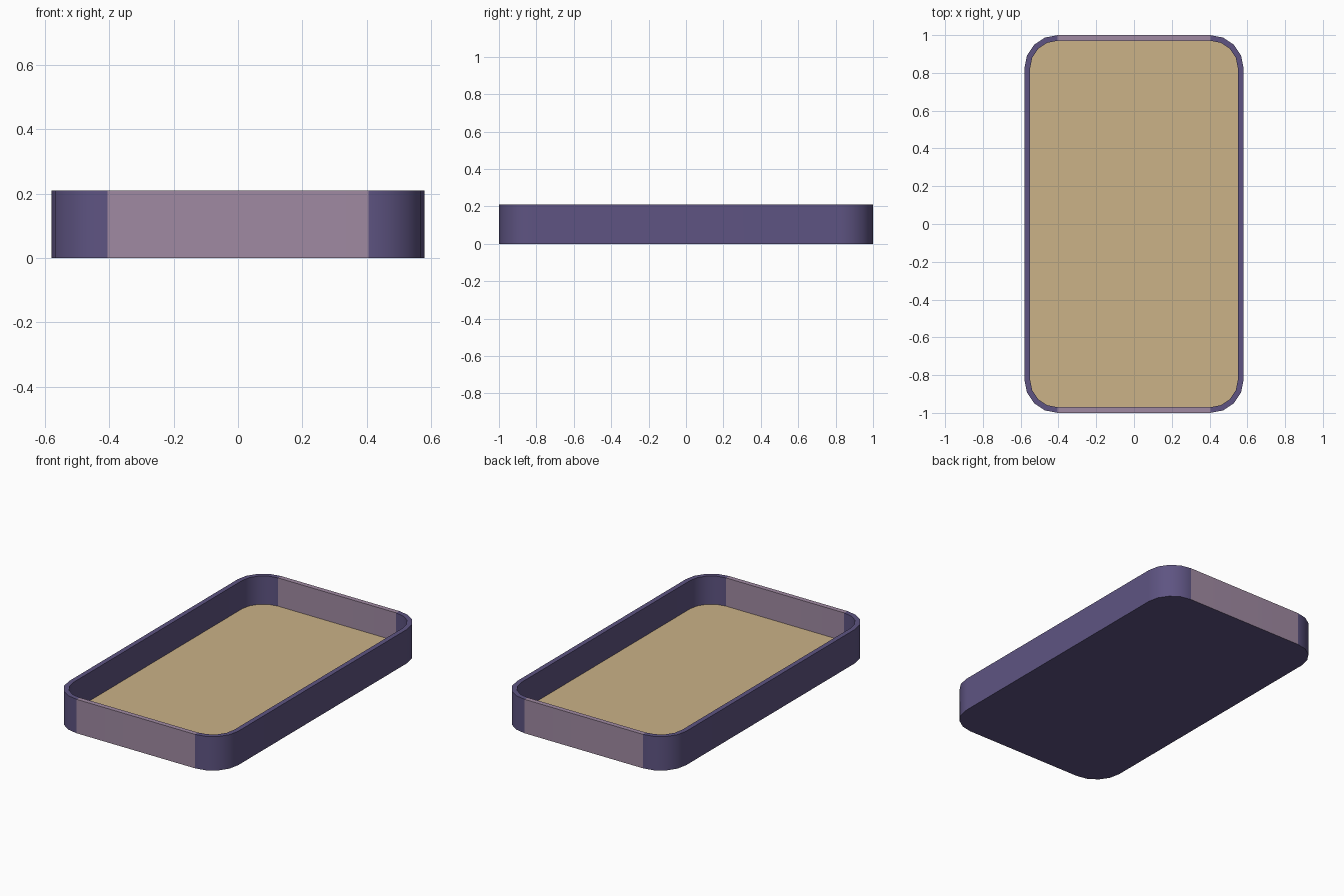
import bpy, bmesh
from math import sin, cos, pi

HALF_X, HALF_Y, HEIGHT = 0.58, 1.0, 0.21
RADIUS, WALL, FLOOR_Z, STEPS = 0.175, 0.03, 0.035, 4

cube = bpy.data.objects.get("Cube")
if cube:
    bpy.data.objects.remove(cube, do_unlink=True)


def material(name, srgb):
    color = [((c / 255 + 0.055) / 1.055) ** 2.4 for c in srgb] + [1]
    mat = bpy.data.materials.new(name)
    mat.use_nodes = True
    mat.diffuse_color = color
    mat.node_tree.nodes["Principled BSDF"].inputs["Base Color"].default_value = color
    return mat


def ring(bm, inset, z):
    """Rounded rectangle of vertices, counter-clockwise from the right side."""
    r = RADIUS - inset
    verts = []
    for corner, (sx, sy) in enumerate([(1, 1), (-1, 1), (-1, -1), (1, -1)]):
        for step in range(STEPS + 1):
            a = (corner + step / STEPS) * pi / 2
            verts.append(bm.verts.new((sx * (HALF_X - RADIUS) + r * cos(a),
                                       sy * (HALF_Y - RADIUS) + r * sin(a), z)))
    return verts


# Tray: outer wall, rim, inner wall, then underside and floor
bm = bmesh.new()
rings = [ring(bm, 0, 0), ring(bm, 0, HEIGHT),
         ring(bm, WALL, HEIGHT), ring(bm, WALL, FLOOR_Z)]
count = len(rings[0])
end_panels = {STEPS, 3 * STEPS + 2}  # straight runs at the back and front
for low, high in zip(rings, rings[1:]):
    for i in range(count):
        j = (i + 1) % count
        face = bm.faces.new((low[i], low[j], high[j], high[i]))
        face.material_index = 1 if i in end_panels else 0
bm.faces.new(list(reversed(rings[0])))
bm.faces.new(rings[-1]).material_index = 2

mesh = bpy.data.meshes.new("tray")
bm.to_mesh(mesh)
bm.free()
for mat in (material("purple_wall", (94, 84, 130)),
            material("mauve_end_panel", (160, 138, 162)),
            material("tan_floor", (203, 178, 135))):
    mesh.materials.append(mat)
tray = bpy.data.objects.new("tray", mesh)
bpy.context.collection.objects.link(tray)

# Smooth rounded corners, crisp rim and flat panels
bpy.ops.object.select_all(action="DESELECT")
tray.select_set(True)
bpy.context.view_layer.objects.active = tray
bpy.ops.object.shade_smooth_by_angle(angle=pi / 6)
weighted = tray.modifiers.new("flat_panels", "WEIGHTED_NORMAL")
weighted.keep_sharp = True
